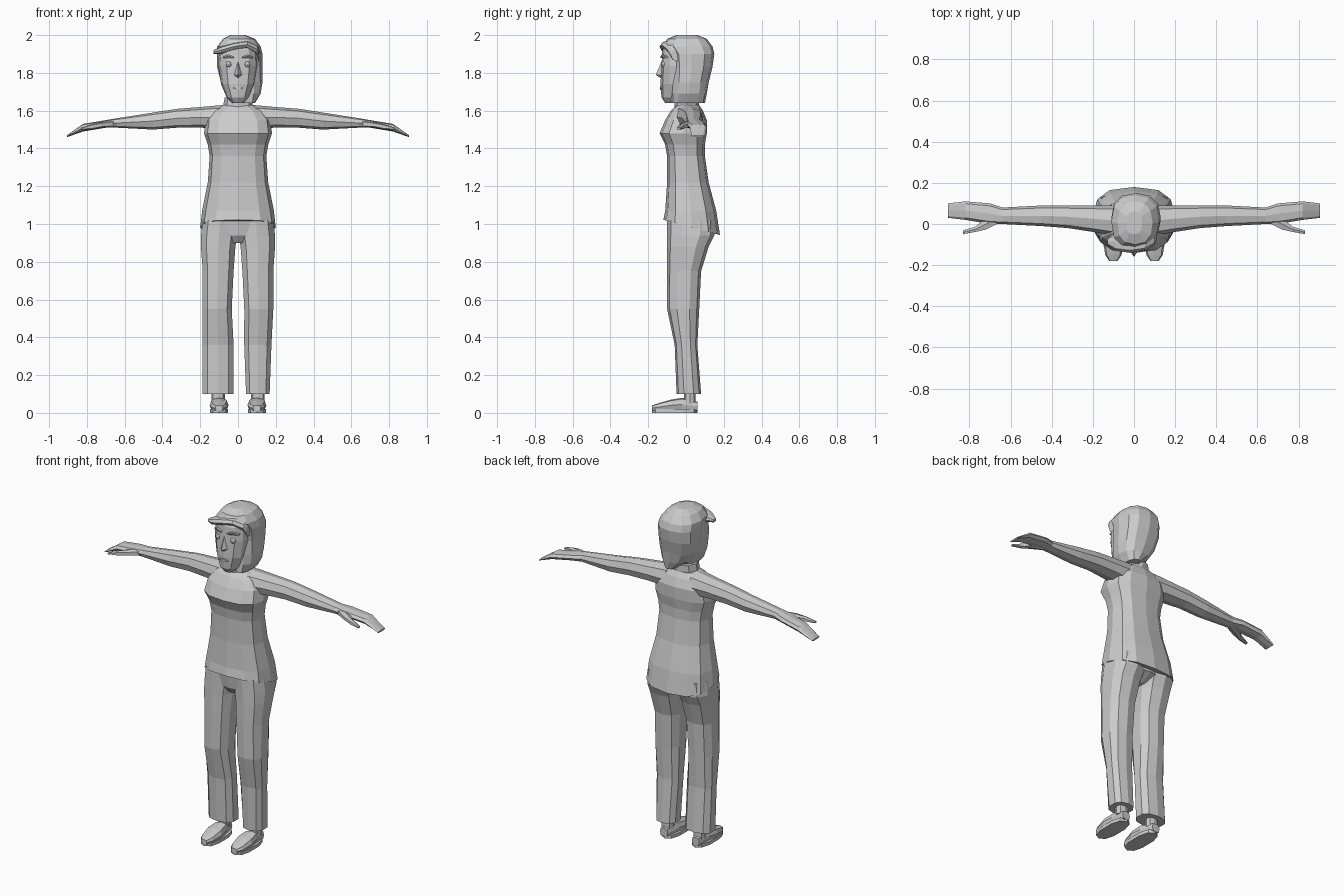
import bpy, bmesh
from math import sin, cos, pi, copysign
from mathutils import Vector

cube = bpy.data.objects.get("Cube")
if cube:
    bpy.data.objects.remove(cube)

GREY = (.6, .6, .6, 1)
clay = bpy.data.materials.new("light grey")
clay.use_nodes = True
clay.diffuse_color = GREY
clay.node_tree.nodes["Principled BSDF"].inputs["Base Color"].default_value = GREY


def finish(name, bm, mirror=False):
    """Turn a bmesh into a flat-shaded object, optionally reflected in x."""
    if mirror:
        bmesh.ops.scale(bm, vec=(-1, 1, 1), verts=bm.verts)
    bmesh.ops.recalc_face_normals(bm, faces=bm.faces)
    mesh = bpy.data.meshes.new(name)
    bm.to_mesh(mesh)
    bm.free()
    mesh.materials.append(clay)
    obj = bpy.data.objects.new(name, mesh)
    bpy.context.collection.objects.link(obj)
    return obj


def boxy(value, power):
    return copysign(abs(value) ** power, value)


def section(axis, place, a_low, a_high, b_low, b_high, sides, power, dip):
    """Return the points of one boxy oval across the chosen axis."""
    points = []
    for i in range(sides):
        angle = 2 * pi * i / sides
        a = (a_low + a_high) / 2 + (a_high - a_low) / 2 * boxy(sin(angle), power)
        b = (b_low + b_high) / 2 - (b_high - b_low) / 2 * boxy(cos(angle), power)
        t = place - dip * b
        points.append({"x": (t, a, b), "y": (a, t, b), "z": (a, b, t)}[axis])
    return points


def loft(name, axis, rows, sides=10, power=.8, dip=0, mirror=False):
    """Skin sections along an axis; dip tilts the first section."""
    bm = bmesh.new()
    rings = []
    for row in rows:
        tilt = 0 if rings else dip
        points = section(axis, *row, sides, power, tilt)
        rings.append([bm.verts.new(point) for point in points])
    for low, high in zip(rings, rings[1:]):
        for i in range(sides):
            bm.faces.new((low[i - 1], low[i], high[i], high[i - 1]))
    bm.faces.new(rings[0])
    bm.faces.new(rings[-1])
    return finish(name, bm, mirror)


def column(name, rows, sides=12, power=.8, dip=0):
    """Upright symmetric loft; a row is (height, half width, front depth, back depth)."""
    full_rows = [(z, -width, width, -front, back) for z, width, front, back in rows]
    return loft(name, "z", full_rows, sides, power, dip)


def hull(name, points, mirror=False):
    bm = bmesh.new()
    for point in points:
        bm.verts.new(point)
    bmesh.ops.convex_hull(bm, input=bm.verts)
    return finish(name, bm, mirror)


def ball(name, centre, radius, mirror=False):
    bm = bmesh.new()
    bmesh.ops.create_icosphere(bm, subdivisions=2, radius=radius)
    bmesh.ops.translate(bm, vec=Vector(centre), verts=bm.verts)
    return finish(name, bm, mirror)


# Tunic with a hem that dips at the back
column("tunic", [
    (.99, .2, .12, .18),
    (1.07, .19, .11, .16),
    (1.22, .16, .1, .12),
    (1.36, .15, .1, .1),
    (1.42, .16, .11, .1),
    (1.48, .18, .14, .11),
    (1.55, .17, .11, .11),
    (1.6, .13, .08, .09),
    (1.63, .08, .05, .07)], power=.75, dip=.27)

# Neck, standing collar and the hips joining the trouser legs
column("neck", [(z, .05, .05, .05) for z in (1.6, 1.75)], sides=8)
column("collar", [(1.62, .08, .06, .07), (1.67, .07, .06, .07)], sides=8)
column("hips", [(.9, .07, .06, .07), (.94, .15, .09, .14), (1.02, .19, .1, .14)])

for side in ("left", "right"):
    mirror = side == "right"

    # Trouser leg, with the right cuff cut a little wider
    flare = .02 if mirror else 0
    loft(side + "_trouser_leg", "z", [
        (.1, .04 - flare, .17 + flare, -.05, .08),
        (.36, .03 - flare / 2, .18 + flare / 2, -.06, .06),
        (.55, .03, .19, -.1, .07),
        (.75, .02, .19, -.1, .08),
        (.88, .01, .2, -.1, .12),
        (.94, 0, .2, -.1, .15),
        (1.02, 0, .19, -.1, .15)], mirror=mirror)

    # Ankle, shoe and sole
    loft(side + "_ankle", "z", [(z, .07, .14, -.01, .05) for z in (.05, .15)],
         sides=8, mirror=mirror)
    loft(side + "_shoe", "y", [
        (-.18, .08, .12, .01, .04),
        (-.15, .06, .14, .01, .05),
        (-.08, .05, .15, .01, .07),
        (-.02, .06, .14, .01, .08),
        (.06, .08, .13, .01, .06)], sides=8, power=.6, mirror=mirror)
    loft(side + "_sole", "z", [(z, .05, .15, -.18, .06) for z in (0, .02)],
         mirror=mirror)

    # Sleeve and forearm, running out into the hand
    loft(side + "_arm", "x", [
        (.08, -.06, .09, 1.5, 1.63),
        (.19, -.04, .09, 1.51, 1.62),
        (.32, -.02, .09, 1.51, 1.61),
        (.45, -.01, .09, 1.5, 1.59),
        (.64, 0, .08, 1.51, 1.56),
        (.7, 0, .1, 1.51, 1.55),
        (.82, .02, .11, 1.49, 1.53),
        (.905, .03, .1, 1.46, 1.47)], sides=8, mirror=mirror)
    loft(side + "_thumb", "x", [
        (.66, 0, .05, 1.51, 1.55),
        (.72, -.03, .03, 1.51, 1.54),
        (.77, -.04, -.01, 1.5, 1.53),
        (.83, -.05, -.03, 1.5, 1.51)], sides=6, mirror=mirror)

    # Eye and brow
    ball(side + "_eye", (.05, -.117, 1.845), .016, mirror)
    hull(side + "_brow", [
        (x, y + depth, z + height)
        for x, y, z in ((.02, -.135, 1.88), (.05, -.13, 1.89), (.08, -.11, 1.88))
        for depth in (0, .02) for height in (0, .007)], mirror)

# Face with nose and mouth
column("face", [
    (1.64, .03, .11, 0),
    (1.67, .06, .13, .05),
    (1.74, .09, .135, .08),
    (1.84, .105, .13, .08),
    (1.92, .1, .125, .08),
    (1.96, .08, .1, .06)])
hull("nose", [(0, -.13, 1.86), (0, -.16, 1.79), (0, -.13, 1.77),
              (.02, -.13, 1.79), (-.02, -.13, 1.79)])
hull("mouth", [(x, y, z) for y in (-.13, -.138)
               for x, z in ((-.03, 1.72), (0, 1.73), (.03, 1.72), (0, 1.71))])

# Hair, hanging long on the left and tucked back on the right
loft("hair", "z", [
    (1.64, .02, .09, -.08, .1),
    (1.69, -.05, .12, -.08, .11),
    (1.75, -.09, .13, -.08, .12),
    (1.83, -.11, .13, -.08, .14),
    (1.9, -.11, .13, -.09, .15),
    (1.94, -.11, .12, -.12, .14),
    (1.98, -.08, .09, -.1, .11),
    (2, -.04, .04, -.05, .06)], sides=12)

# Fringe swept across the brow from the parting
loft("fringe", "x", [
    (-.13, -.1, -.07, 1.9, 1.92),
    (-.09, -.13, -.04, 1.9, 1.94),
    (-.02, -.14, -.04, 1.92, 1.96),
    (.05, -.13, -.03, 1.93, 1.97),
    (.1, -.1, -.02, 1.9, 1.95),
    (.11, -.08, 0, 1.86, 1.93)], sides=8)
